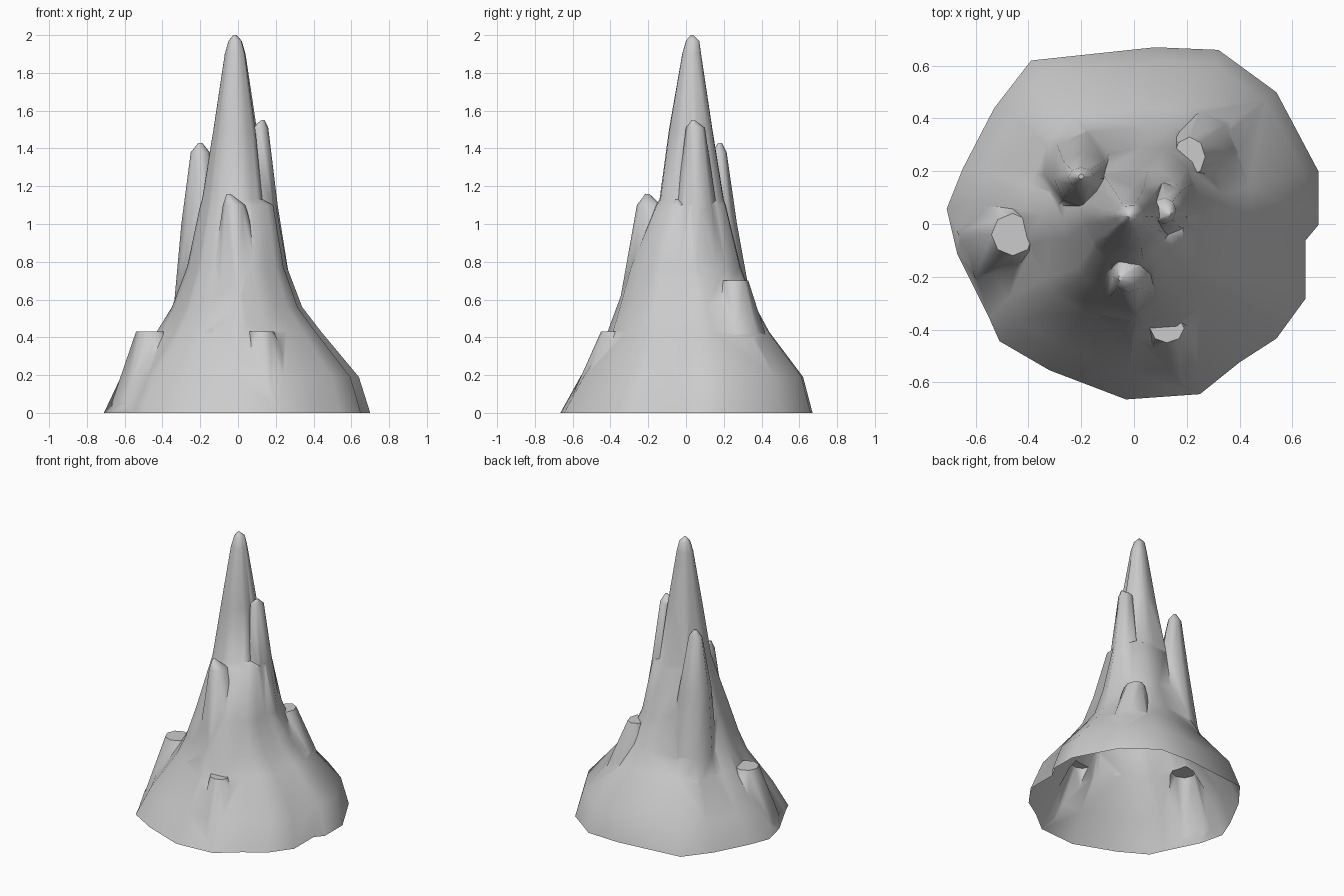
import bpy, bmesh, math

cube = bpy.data.objects.get("Cube")
if cube:
    bpy.data.objects.remove(cube, do_unlink=True)

stone = bpy.data.materials.new("grey_stone")
stone.use_nodes = True
GREY = (0.6, 0.6, 0.6, 1)
stone.diffuse_color = GREY
stone.node_tree.nodes["Principled BSDF"].inputs["Base Color"].default_value = GREY

# Irregular footprint of the rock
FOOT = [(.70, 0), (.70, .2), (.54, .5), (.32, .66), (.08, .67), (-.39, .62),
        (-.53, .44), (-.65, .21), (-.71, .06), (-.67, -.11), (-.55, -.35),
        (-.51, -.44), (-.32, -.55), (-.03, -.66), (.25, -.64), (.40, -.52),
        (.54, -.43), (.65, -.28), (.65, -.06)]
OCTAGON = [(math.cos(math.tau * i / 8), math.sin(math.tau * i / 8)) for i in range(8)]


def loft(name, outline, rings):
    """Stack copies of an outline, each fitted to (z, xmin, xmax, ymin, ymax)."""
    xs, ys = zip(*outline)

    def fit(v, vals, lo, hi):
        return lo + (hi - lo) * (v - min(vals)) / (max(vals) - min(vals))

    bm = bmesh.new()
    loops = [[bm.verts.new((fit(x, xs, x0, x1), fit(y, ys, y0, y1), z))
              for x, y in outline] for z, x0, x1, y0, y1 in rings]
    n = len(outline)
    for a, b in zip(loops, loops[1:]):
        for i in range(n):
            j = (i + 1) % n
            bm.faces.new((a[i], a[j], b[j], b[i]))
    bm.faces.new(loops[0][::-1])
    bm.faces.new(loops[-1])
    bmesh.ops.recalc_face_normals(bm, faces=bm.faces)
    mesh = bpy.data.meshes.new(name)
    bm.to_mesh(mesh)
    bm.free()
    mesh.materials.append(stone)
    obj = bpy.data.objects.new(name, mesh)
    bpy.context.collection.objects.link(obj)
    return obj


# Flared skirt rising into the main spire
rock = loft("rock_spire", FOOT, [
    (0, -.71, .70, -.665, .67), (.19, -.62, .64, -.56, .62),
    (.43, -.43, .44, -.40, .44), (.56, -.35, .34, -.36, .37),
    (.77, -.27, .26, -.30, .29), (1.10, -.20, .20, -.16, .21),
    (1.13, -.19, .14, -.14, .20), (1.50, -.13, .10, -.09, .14),
    (1.90, -.07, .04, -.02, .08), (1.97, -.05, .02, .0, .07),
    (2.0, -.025, -.01, .025, .04)])

# Side pinnacles and sloping ledges
parts = [
    loft("left_pinnacle", OCTAGON, [
        (.30, -.40, 0, 0, .40), (.56, -.34, -.02, .02, .35),
        (1.0, -.30, -.08, .06, .27), (1.38, -.25, -.15, .14, .215),
        (1.43, -.21, -.19, .17, .19)]),
    loft("right_pinnacle", OCTAGON, [
        (.60, .0, .29, -.12, .22), (1.10, .02, .21, -.05, .16),
        (1.51, .07, .16, .0, .10), (1.55, .125, .14, .03, .045)]),
    loft("front_pinnacle", OCTAGON, [
        (.20, -.24, .22, -.50, .0), (.62, -.15, .17, -.345, .0),
        (1.10, -.08, .04, -.26, -.13), (1.16, -.06, -.04, -.215, -.195)]),
    loft("left_ledge", OCTAGON, [
        (.05, -.67, -.2, -.28, .22), (.43, -.54, -.38, -.12, .04)]),
    loft("front_ledge", OCTAGON, [
        (.05, .0, .36, -.62, -.2), (.43, .06, .19, -.45, -.34)]),
    loft("back_ledge", OCTAGON, [
        (.10, .02, .52, .02, .52), (.42, .10, .39, .12, .42),
        (.70, .15, .27, .18, .33)]),
]

# Fuse everything into one skin
bpy.context.view_layer.objects.active = rock
for part in parts:
    mod = rock.modifiers.new("fuse", "BOOLEAN")
    mod.operation = "UNION"
    mod.solver = "EXACT"
    mod.object = part
    bpy.ops.object.modifier_apply(modifier=mod.name)
    bpy.data.objects.remove(part, do_unlink=True)

# Open the hollow underside
bm = bmesh.new()
bm.from_mesh(rock.data)
floor = [f for f in bm.faces if all(v.co.z < .001 for v in f.verts)]
bmesh.ops.delete(bm, geom=floor, context="FACES")
bmesh.ops.remove_doubles(bm, verts=bm.verts, dist=.002)
bm.to_mesh(rock.data)
bm.free()

bpy.ops.object.select_all(action="DESELECT")
rock.select_set(True)
bpy.ops.object.shade_smooth_by_angle(angle=math.radians(50))
